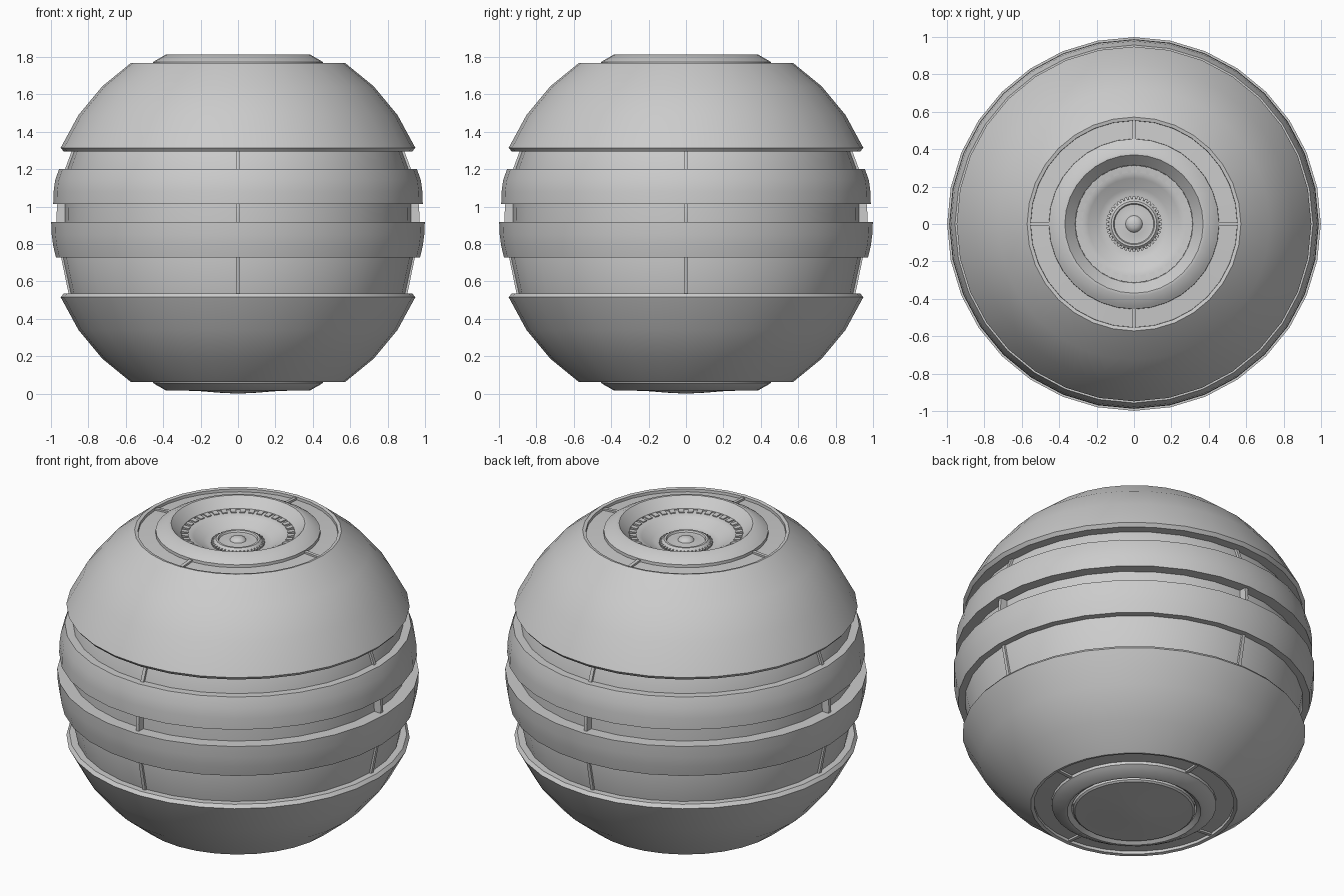
import bpy, bmesh, math
from mathutils import Matrix, Vector

if "Cube" in bpy.data.objects:
    bpy.data.objects.remove(bpy.data.objects["Cube"])

SEG = 32
MID = 0.915          # mirror height of the ball


def finish(bm, name, angle=35):
    bmesh.ops.remove_doubles(bm, verts=bm.verts, dist=1e-5)
    bmesh.ops.recalc_face_normals(bm, faces=bm.faces)
    me = bpy.data.meshes.new(name)
    bm.to_mesh(me)
    bm.free()
    me.shade_smooth()
    me.set_sharp_from_angle(angle=math.radians(angle))
    ob = bpy.data.objects.new(name, me)
    bpy.context.collection.objects.link(ob)
    return ob


def lathe(name, prof, closed=True, seg=SEG):
    """Spin an (r, z) profile about the z axis."""
    bm = bmesh.new()
    vs = [bm.verts.new((r, 0, z)) for r, z in prof]
    es = [bm.edges.new(p) for p in zip(vs, vs[1:])]
    if closed:
        es.append(bm.edges.new((vs[-1], vs[0])))
    bmesh.ops.spin(bm, geom=vs + es, cent=(0, 0, 0), axis=(0, 0, 1),
                   angle=2 * math.pi, steps=seg, use_duplicate=False)
    return finish(bm, name)


def flip(prof):
    return [(r, 2 * MID - z) for r, z in prof]


def plates(name, prof, thick=0.02, count=4):
    """Radial plates with an (r, z) outline, repeated round the axis."""
    bm = bmesh.new()
    for i in range(count):
        rot = Matrix.Rotation(2 * math.pi * i / count, 3, 'Z')
        f = bm.faces.new([bm.verts.new(rot @ Vector((r, -thick / 2, z))) for r, z in prof])
        new = bmesh.ops.extrude_face_region(bm, geom=[f])['geom']
        bmesh.ops.translate(bm, vec=rot @ Vector((0, thick, 0)),
                            verts=[g for g in new if isinstance(g, bmesh.types.BMVert)])
    return finish(bm, name)


# Upper and lower shells: thick spherical caps with a chamfered rim
R = 1.03
arc = []
for i in range(4):
    a = math.radians(23.0 + 33.3 * i / 3)
    arc.append((R * math.cos(a), MID - 0.003 + R * math.sin(a)))
shell = [(0.80, 1.295), (0.932, 1.295)] + arc + [(0.553, 1.765), (0.55, 1.72), (0.50, 1.66)]
lathe("upper_shell", shell)
lathe("lower_shell", flip(shell))

# Shallow recessed core seen in the grooves
lathe("core", [(0.80, 0.50), (0.893, 0.53), (0.935, 0.725), (0.925, 0.80),
               (0.927, 0.92), (0.925, 1.01), (0.92, 1.10), (0.912, 1.20),
               (0.875, 1.30), (0.80, 1.33)])

# Two belts round the middle
lathe("upper_belt", [(0.84, 1.2), (0.957, 1.2), (0.978, 1.14), (0.986, 1.08),
                     (0.988, 1.015), (0.84, 1.015)])
lathe("lower_belt", [(0.84, 0.918), (0.999, 0.918), (0.996, 0.85), (0.988, 0.79),
                     (0.973, 0.727), (0.84, 0.727)])

# Dividers in the belt grooves, on the four axes
plates("groove_dividers", [(0.78, 0.52), (0.905, 0.53), (0.945, 0.725), (0.968, 0.85),
                           (0.97, 0.96), (0.965, 1.03), (0.925, 1.2), (0.888, 1.30), (0.78, 1.32)])

# End rings, their channel floors and dividers
ring = [(0.46, 1.69), (0.455, 1.772), (0.44, 1.782), (0.385, 1.813), (0.37, 1.813)]
lathe("top_ring", ring + [(0.315, 1.757), (0.31, 1.69)])
lathe("bottom_ring", flip(ring + [(0.345, 1.795), (0.335, 1.70)]))
floor = [(0.56, 1.748), (0.44, 1.756), (0.44, 1.69), (0.56, 1.69)]
lathe("top_channel_floor", floor)
lathe("bottom_channel_floor", flip(floor))
rib = [(0.44, 1.70), (0.44, 1.768), (0.555, 1.759), (0.555, 1.70)]
plates("top_channel_dividers", rib)
plates("bottom_channel_dividers", flip(rib))

# Top dish with a toothed rim
lathe("dish", [(0.325, 1.75), (0.27, 1.748), (0.245, 1.738),
               (0.19, 1.703), (0.16, 1.695), (0.0, 1.69)], closed=False)
plates("dish_teeth", [(0.275, 1.735), (0.275, 1.754), (0.312, 1.758), (0.312, 1.735)], 0.03, 36)

# Centre knob with fine teeth and a small ball
lathe("knob", [(0.138, 1.685), (0.134, 1.708), (0.122, 1.72), (0.11, 1.72),
               (0.105, 1.71), (0.085, 1.708), (0.06, 1.712), (0.045, 1.713), (0.038, 1.724),
               (0.022, 1.732), (0.0, 1.735)], closed=False)
plates("knob_teeth", [(0.125, 1.69), (0.125, 1.71), (0.148, 1.705), (0.148, 1.69)], 0.014, 40)

# Plain slightly domed disc underneath
lathe("bottom_disc", [(0.34, 0.06), (0.338, 0.026), (0.328, 0.018), (0.2, 0.013),
                      (0.1, 0.005), (0.0, 0.0)], closed=False)
